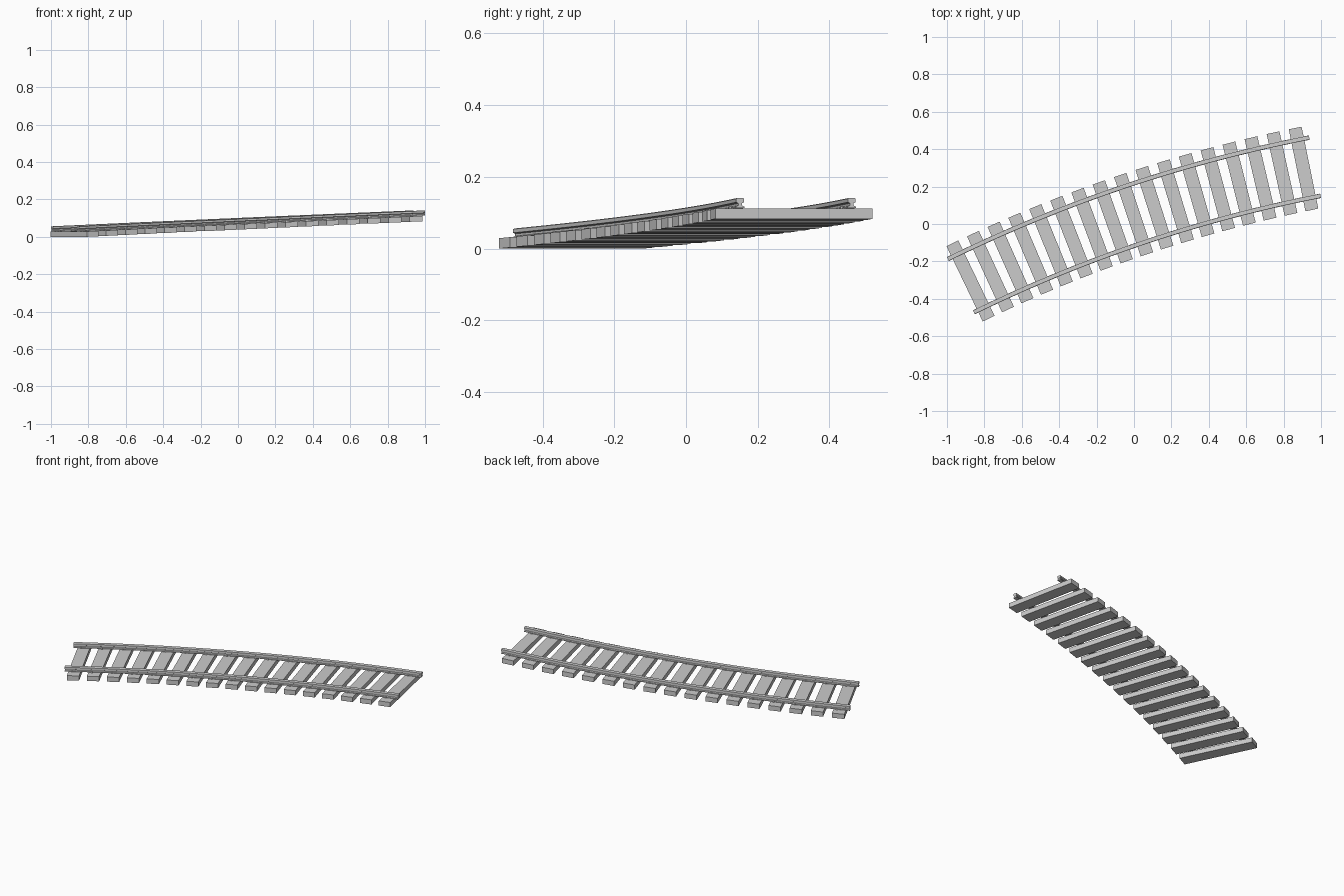
import bpy, bmesh
from math import sin, cos, radians

if "Cube" in bpy.data.objects:
    bpy.data.objects.remove(bpy.data.objects["Cube"])

# Curve layout: arc about (CX, CY), angles in degrees measured from +y towards -x
CX, CY = 2.42, -7.152
R_MID, HALF_GAUGE = 7.5985, 0.1585
RAIL_START, RAIL_END = 26.12, 11.02
TIE_START, TIE_END, TIES = 25.69, 11.49, 17
CLIMB = 0.080 / (TIE_START - TIE_END)      # rise per degree
SLOPE = CLIMB / (R_MID * radians(1))       # rise per unit of track
TIE_L, TIE_W, TIE_H = 0.447, 0.07, 0.029


def track_point(deg, along, across, up):
    """Point in the local track frame at an angle of the curve."""
    a = radians(deg)
    r = R_MID + across
    return (CX - r * sin(a) + along * cos(a),
            CY + r * cos(a) + along * sin(a),
            (TIE_START - deg) * CLIMB + 0.0015 + up + along * SLOPE)


def finish(name, bm):
    bmesh.ops.recalc_face_normals(bm, faces=bm.faces[:])
    me = bpy.data.meshes.new(name)
    bm.to_mesh(me)
    bm.free()
    ob = bpy.data.objects.new(name, me)
    bpy.context.collection.objects.link(ob)
    return ob


def add_box(bm, deg, along, across, up, size):
    for v in bmesh.ops.create_cube(bm, size=1)["verts"]:
        v.co = track_point(deg, along + v.co.x * size[0],
                           across + v.co.y * size[1], up + v.co.z * size[2])


def make_rail(name, offset, steps=30):
    # Half of the I-shaped section (across, up), mirrored
    half = [(0.012, 0.0), (0.012, 0.004), (0.005, 0.007), (0.005, 0.013),
            (0.011, 0.016), (0.011, 0.026), (0.008, 0.028)]
    section = half + [(-x, z) for x, z in reversed(half)]
    bm = bmesh.new()
    rings = []
    for i in range(steps + 1):
        deg = RAIL_START + (RAIL_END - RAIL_START) * i / steps
        rings.append([bm.verts.new(track_point(deg, 0, offset + x, TIE_H + z))
                      for x, z in section])
    n = len(section)
    for a, b in zip(rings, rings[1:]):
        for j in range(n):
            k = (j + 1) % n
            bm.faces.new((a[j], a[k], b[k], b[j]))
    bm.faces.new(rings[0])
    bm.faces.new(rings[-1])
    finish(name, bm)


# Rails
make_rail("outer_rail", HALF_GAUGE)
make_rail("inner_rail", -HALF_GAUGE)

# Ties, with staggered clips holding each rail foot
for i in range(TIES):
    deg = TIE_START + (TIE_END - TIE_START) * i / (TIES - 1)
    bm = bmesh.new()
    add_box(bm, deg, 0, 0, TIE_H / 2, (TIE_W, TIE_L, TIE_H))
    finish(f"tie_{i + 1:02d}", bm)
    bm = bmesh.new()
    for rail in (-HALF_GAUGE, HALF_GAUGE):
        for side in (-1, 1):
            add_box(bm, deg, side * 0.015, rail + side * 0.012, TIE_H + 0.003,
                    (0.010, 0.010, 0.008))
    finish(f"rail_clips_{i + 1:02d}", bm)
